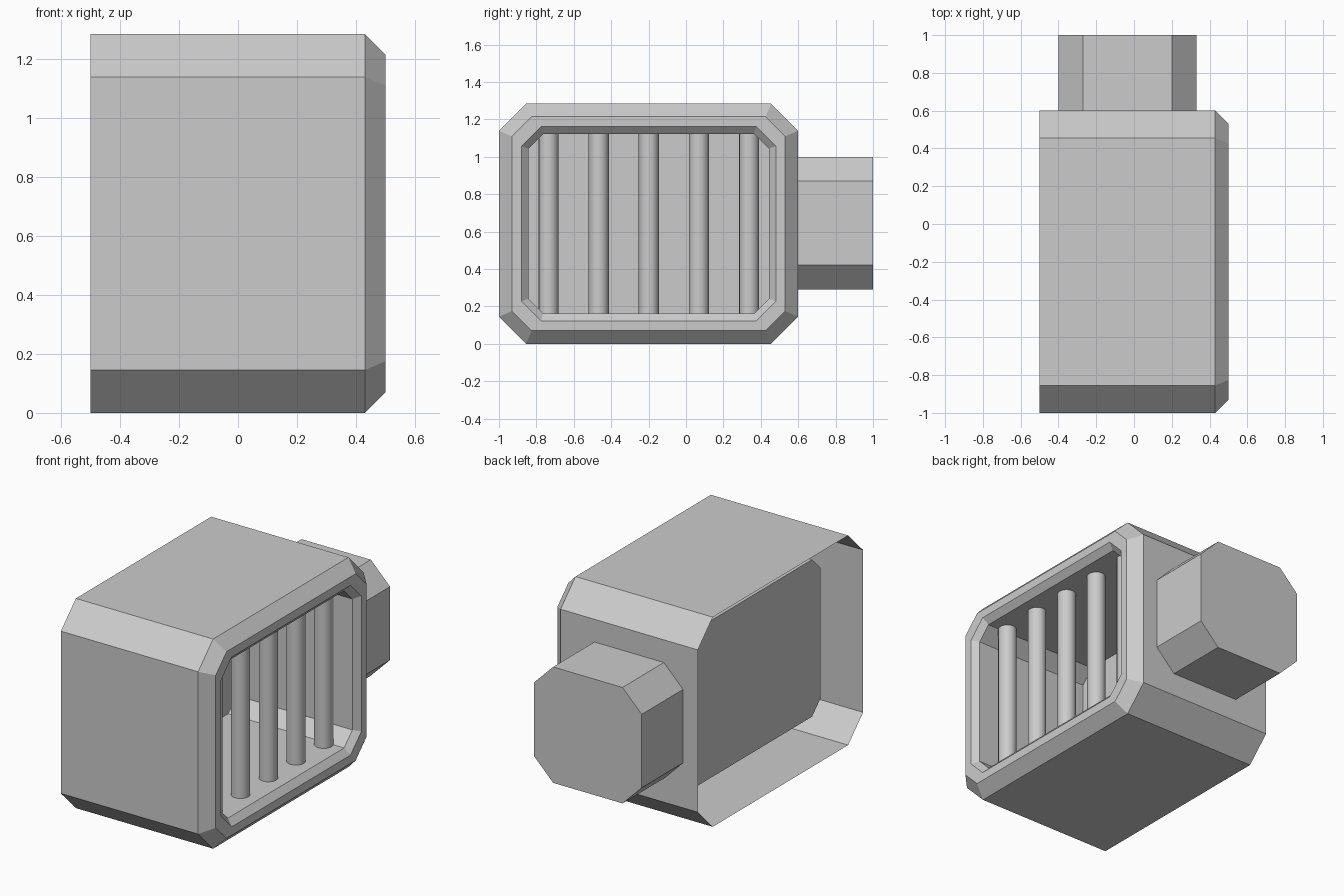
import bpy, bmesh

if "Cube" in bpy.data.objects:
    bpy.data.objects.remove(bpy.data.objects["Cube"])


def octagon(u0, u1, v0, v1, c):
    """Rectangle outline with four cut corners, counter-clockwise."""
    return [(u0 + c, v0), (u1 - c, v0), (u1, v0 + c), (u1, v1 - c),
            (u1 - c, v1), (u0 + c, v1), (u0, v1 - c), (u0, v0 + c)]


def loft(name, rings, cap_start=False, cap_end=False):
    """Skin a list of equal-length rings of 3D points."""
    bm = bmesh.new()
    loops = [[bm.verts.new(p) for p in ring] for ring in rings]
    for a, b in zip(loops, loops[1:]):
        n = len(a)
        for i in range(n):
            j = (i + 1) % n
            bm.faces.new((a[i], a[j], b[j], b[i]))
    if cap_start:
        bm.faces.new(loops[0][::-1])
    if cap_end:
        bm.faces.new(loops[-1])
    mesh = bpy.data.meshes.new(name)
    bm.to_mesh(mesh)
    bm.free()
    obj = bpy.data.objects.new(name, mesh)
    bpy.context.collection.objects.link(obj)
    return obj


# Housing: one skin from the open back, round the bevelled rim, into the recess
CY, CZ = -0.2, 0.642
sections = [  # x, half width, half height, corner cut
    (-0.50, 0.80, 0.642, 0.145),
    (0.43, 0.80, 0.642, 0.145),
    (0.50, 0.73, 0.572, 0.105),
    (0.50, 0.68, 0.52, 0.105),
    (0.465, 0.643, 0.481, 0.08),
    (-0.32, 0.643, 0.481, 0.08),
]
loft("housing",
     [[(x, y, z) for y, z in octagon(CY - w, CY + w, CZ - h, CZ + h, c)]
      for x, w, h, c in sections], cap_end=True)

# Side connector: octagonal stub on the +y side
outline = octagon(-0.40, 0.33, 0.29, 1.0, 0.13)
loft("side_connector", [[(x, y, z) for x, z in reversed(outline)]
                        for y in (0.60, 1.0)], cap_end=True)

# Grille: five upright bars inside the opening
for i in range(5):
    bpy.ops.mesh.primitive_cylinder_add(
        vertices=16, radius=0.054, depth=0.962, end_fill_type='NOTHING',
        location=(0.345, -0.735 + 0.268 * i, CZ))
    bar = bpy.context.object
    bar.name = f"grille_bar_{i + 1}"
    bpy.ops.object.shade_smooth_by_angle()
